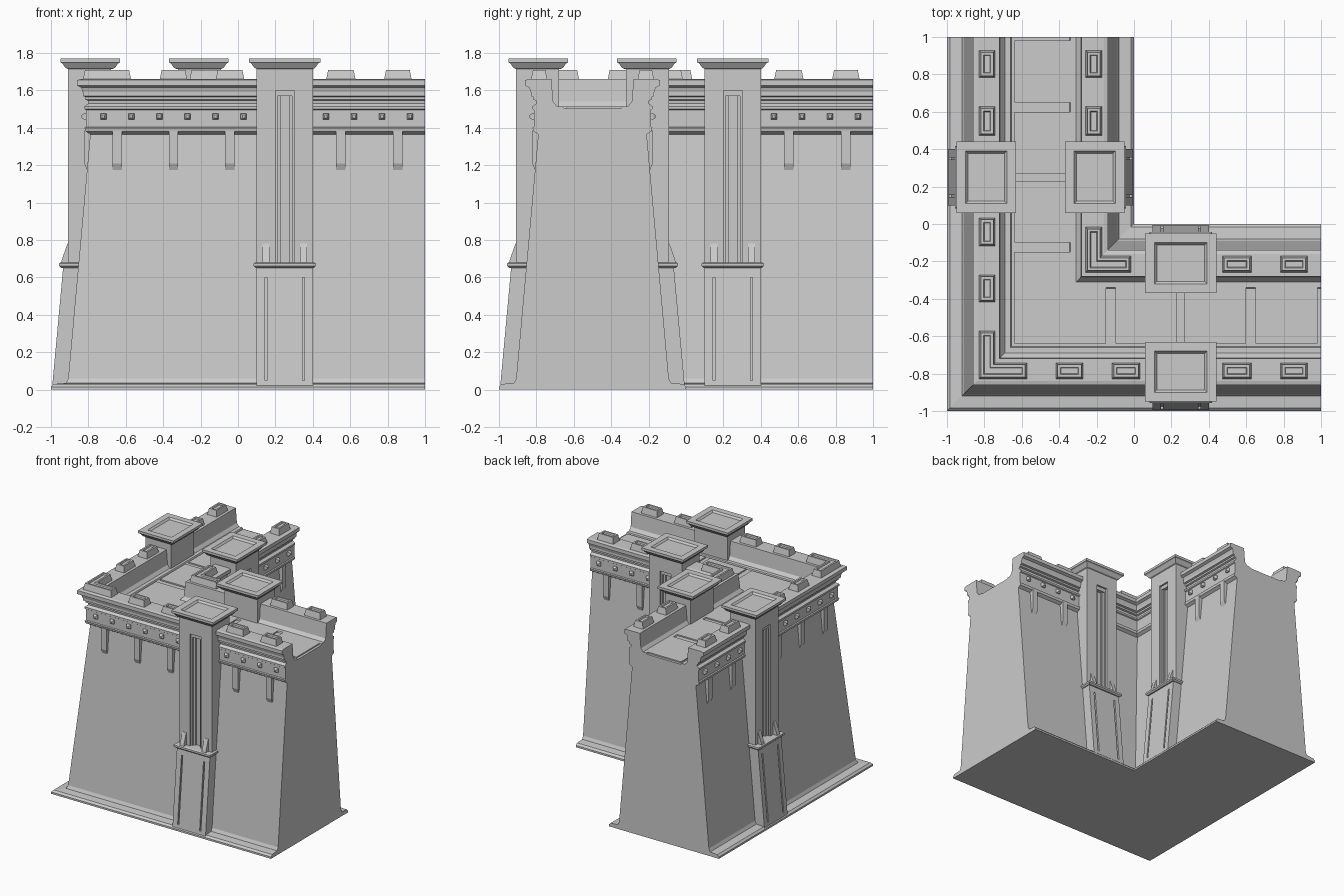
import bpy
import bmesh

cube = bpy.data.objects.get("Cube")
if cube:
    bpy.data.objects.remove(cube)

stone = bpy.data.materials.new("grey_stone")
stone.use_nodes = True
grey = (0.6, 0.6, 0.6, 1)
stone.diffuse_color = grey
shader = next(n for n in stone.node_tree.nodes if n.type == "BSDF_PRINCIPLED")
shader.inputs["Base Color"].default_value = grey
shader.inputs["Roughness"].default_value = 0.9


def rect(left, right, front, back, z):
    return [(left, front, z), (right, front, z), (right, back, z), (left, back, z)]


def elbow(near, far, tip, z):
    """L-shaped outline folded round the corner diagonal."""
    return [(near, near, z), (tip, near, z), (tip, far, z),
            (far, far, z), (far, tip, z), (near, tip, z)]


def loft(bm, rings):
    rows = [[bm.verts.new(p) for p in ring] for ring in rings]
    count = len(rows[0])
    for low, high in zip(rows, rows[1:]):
        for i in range(count):
            j = (i + 1) % count
            bm.faces.new((low[i], low[j], high[j], high[i]))
    bm.faces.new(rows[0][::-1])
    bm.faces.new(rows[-1])


def inward(rings):
    """Reflect across the centre line of the wing, to the courtyard side."""
    return [[(x, -1 - y, z) for x, y, z in ring] for ring in rings]


def build(name, parts, both_sides=False, both_wings=True):
    bm = bmesh.new()
    if both_sides:
        parts = parts + [inward(rings) for rings in parts]
    for rings in parts:
        loft(bm, rings)
        if both_wings:
            loft(bm, [[(y, x, z) for x, y, z in ring] for ring in rings])
    bmesh.ops.recalc_face_normals(bm, faces=bm.faces)
    mesh = bpy.data.meshes.new(name)
    bm.to_mesh(mesh)
    bm.free()
    mesh.materials.append(stone)
    obj = bpy.data.objects.new(name, mesh)
    bpy.context.collection.objects.link(obj)
    return obj


# Battered wall with foot, cornice, parapet and walkway, mitred at the corner
half = [(-1, 0), (-1, .015), (-.985, .03), (-.92, .035), (-.908, .06),
        (-.79, 1.365), (-.815, 1.38), (-.82, 1.4), (-.812, 1.405),
        (-.812, 1.495), (-.82, 1.5), (-.82, 1.515), (-.8, 1.53),
        (-.802, 1.545), (-.815, 1.55), (-.815, 1.565), (-.83, 1.57),
        (-.83, 1.59), (-.838, 1.615), (-.86, 1.625), (-.86, 1.655),
        (-.84, 1.66), (-.72, 1.66), (-.71, 1.54), (-.69, 1.515),
        (-.66, 1.515), (-.655, 1.505)]
profile = half + [(-1 - d, z) for d, z in reversed(half)]
build("wall", [[[(1, d, z) for d, z in profile],
                [(d, d, z) for d, z in profile],
                [(d, 1, z) for d, z in profile]]], both_wings=False)

# Walkway paving
slabs = []
for left, right in ((-.1, .23), (.27, .6), (.65, .98)):
    slabs.append([rect(left, right, -.64, -.34, 1.5),
                  rect(left, right, -.64, -.34, 1.515)])
build("walkway_slabs", slabs)
build("walkway_corner_slab", [[elbow(-.64, -.34, -.15, z) for z in (1.5, 1.515)]],
      both_wings=False)

# Battlements: each merlon tapers and has a shallow sunk top
MERLON_STEPS = ((0, 1.65), (.012, 1.71), (.026, 1.71), (.03, 1.7))


def merlon(left, right):
    return [rect(left + e, right - e, -.83 + e, -.74 - e, z) for e, z in MERLON_STEPS]


def corner_merlon(near, far, tip):
    return [elbow(near + e, far - e, tip - e, z) for e, z in MERLON_STEPS]


build("straight_merlons", [merlon(.47, .63), merlon(.78, .93)], both_sides=True)
build("long_side_merlons", [merlon(-.42, -.27), merlon(-.12, .035)])
build("corner_merlons", [corner_merlon(-.83, -.74, -.57),
                         corner_merlon(-.26, -.17, -.015)], both_wings=False)


# Square studs along the cornice band
def stud(x):
    return [[(x - s, y, 1.46 - s), (x + s, y, 1.46 - s),
             (x + s, y, 1.46 + s), (x - s, y, 1.46 + s)]
            for s, y in ((.016, -.8), (.016, -.825), (.007, -.838))]


build("end_studs", [stud(.47 + .15 * i) for i in range(4)], both_sides=True)
build("long_side_studs", [stud(-.72 + .15 * i) for i in range(6)])


# Wedge brackets under the cornice
def bracket(x):
    return [rect(x - .025, x + .025, front, -.77, z)
            for front, z in ((-.806, 1.17), (-.822, 1.21), (-.822, 1.385))]


build("end_brackets", [bracket(.55), bracket(.855)], both_sides=True)
build("long_side_brackets", [bracket(-.645 + .3 * i) for i in range(3)])

# Buttress pillars, spanning LEFT to RIGHT along the wing
LEFT, RIGHT, MIDDLE = .1, .4, .25


def grooved(front_low, front_high, z_low, z_high, half_steps):
    """Block with a mirrored stepped recess pattern cut in its front."""
    steps = [(MIDDLE - w, d) for w, d in half_steps]
    steps += [(MIDDLE + w, d) for w, d in reversed(half_steps)]
    return [[(LEFT, front, z)] + [(x, front + d, z) for x, d in steps]
            + [(RIGHT, front, z), (RIGHT, -.68, z), (LEFT, -.68, z)]
            for front, z in ((front_low, z_low), (front_high, z_high))]


def batter(z):
    return -.995 + .092 * z


def plain(low, high):
    return [rect(LEFT, RIGHT, batter(z), -.68, z) for z in (low, high)]


slots = [(.106, 0), (.106, .014), (.094, .014), (.094, 0)]
build("pillar_bases", [plain(0, .05), plain(.6, .66),
                       grooved(batter(.05), batter(.6), .05, .6, slots)],
      both_sides=True)

build("pillar_ledges", [[rect(LEFT - e, RIGHT + e, -.94 - e, -.7, z)
                         for e, z in ((.005, .65), (.016, .66), (.016, .675), (.008, .68))]],
      both_sides=True)

frame = [(.05, 0), (.05, .015)]
niche = frame + [(.038, .015), (.038, .03), (.022, .03), (.022, .045)]
build("pillar_shafts", [grooved(-.91, -.91, .67, 1.57, niche),
                        grooved(-.91, -.91, 1.57, 1.6, frame),
                        [rect(LEFT, RIGHT, -.91, -.68, z) for z in (1.6, 1.73)]],
      both_sides=True)

spurs = []
for x in (MIDDLE - .1, MIDDLE + .1):
    spurs.append([rect(x - .018, x + .018, front, -.89, z)
                  for front, z in ((-.947, .675), (-.94, .7), (-.912, .78))])
build("pillar_spurs", spurs, both_sides=True)

# Flared caps with a sunk top
build("pillar_caps", [[rect(LEFT - e, RIGHT + e, -.91 - e, -.67 + e, z)
                       for e, z in ((0, 1.715), (.012, 1.72), (.03, 1.745), (.04, 1.75),
                                    (.04, 1.77), (-.01, 1.77), (-.022, 1.755))]],
      both_sides=True)
